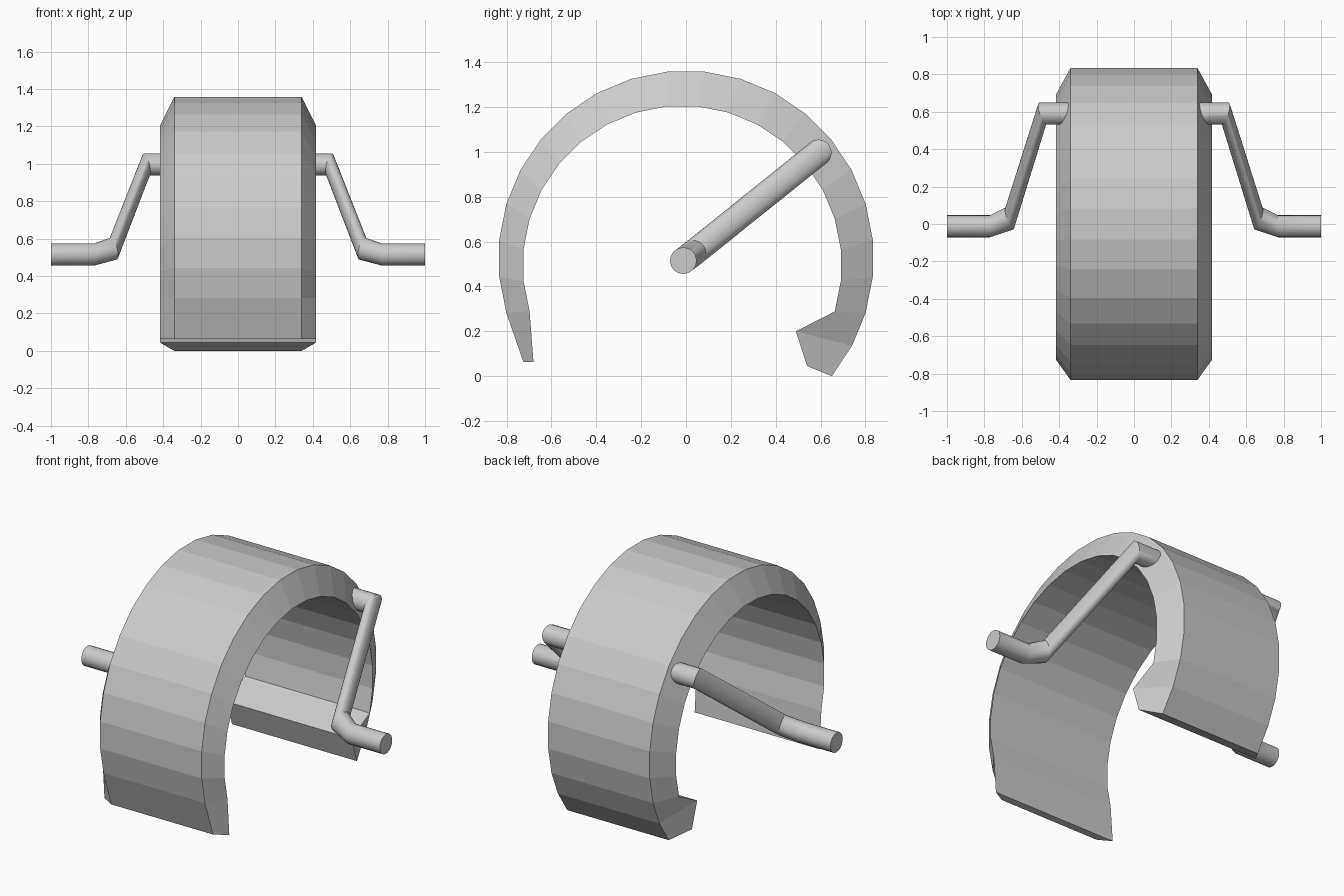
import bpy, bmesh
from math import sin, cos, pi, radians

cube = bpy.data.objects.get("Cube")
if cube:
    bpy.data.objects.remove(cube, do_unlink=True)

grey = bpy.data.materials.new("light grey")
grey.use_nodes = True
colour = (0.6, 0.6, 0.6, 1)
grey.diffuse_color = colour
grey.node_tree.nodes["Principled BSDF"].inputs["Base Color"].default_value = colour


def loft(name, rings):
    """Bridge a row of closed rings and cap both ends."""
    bm = bmesh.new()
    rows = [[bm.verts.new(p) for p in ring] for ring in rings]
    n = len(rows[0])
    for a, b in zip(rows, rows[1:]):
        for i in range(n):
            j = (i + 1) % n
            bm.faces.new((a[i], a[j], b[j], b[i]))
    bm.faces.new(rows[0])
    bm.faces.new(rows[-1])
    bmesh.ops.recalc_face_normals(bm, faces=bm.faces)
    mesh = bpy.data.meshes.new(name)
    bm.to_mesh(mesh)
    bm.free()
    mesh.materials.append(grey)
    obj = bpy.data.objects.new(name, mesh)
    bpy.context.collection.objects.link(obj)
    return obj


# Wheel arch: wide inner edge, narrower outer band, regular steps over the top
def arc(radius, cy, cz):
    step = 2 * pi / 32
    return [(cy + radius * sin(k * step / 2), cz + radius * cos(k * step / 2))
            for k in range(-19, 20, 2)]


outer = [(-0.725, 0.063)] + arc(0.837, 0, 0.525) + [(0.74, 0.135), (0.65, 0)]
inner = [(-0.68, 0.063)] + arc(0.711, -0.017, 0.495) + [(0.49, 0.2), (0.54, 0.045)]
sections = [[(-0.34, *o), (0.34, *o), (0.418, *i), (-0.418, *i)]
            for o, i in zip(outer, inner)]
loft("wheel_arch", sections)

# Bent mounting rods: x, y, z and slant of each ring
stations = [(1, -0.012, 0.515, 0), (0.77, -0.012, 0.515, 0),
            (0.665, 0.03, 0.547, 0.42), (0.49, 0.59, 0.996, 0.38),
            (0.3, 0.59, 0.996, 0)]


def rod(name, side):
    rings = []
    for x, y, z, slant in stations:
        ring = []
        for k in range(24):
            dy, dz = 0.059 * cos(k * pi / 12), 0.059 * sin(k * pi / 12)
            ring.append((side * (x + slant * (0.78 * dy + 0.63 * dz)), y + dy, z + dz))
        rings.append(ring)
    obj = loft(name, rings)
    bpy.ops.object.select_all(action="DESELECT")
    obj.select_set(True)
    bpy.context.view_layer.objects.active = obj
    bpy.ops.object.shade_smooth_by_angle(angle=radians(30))


rod("left_mounting_rod", 1)
rod("right_mounting_rod", -1)
